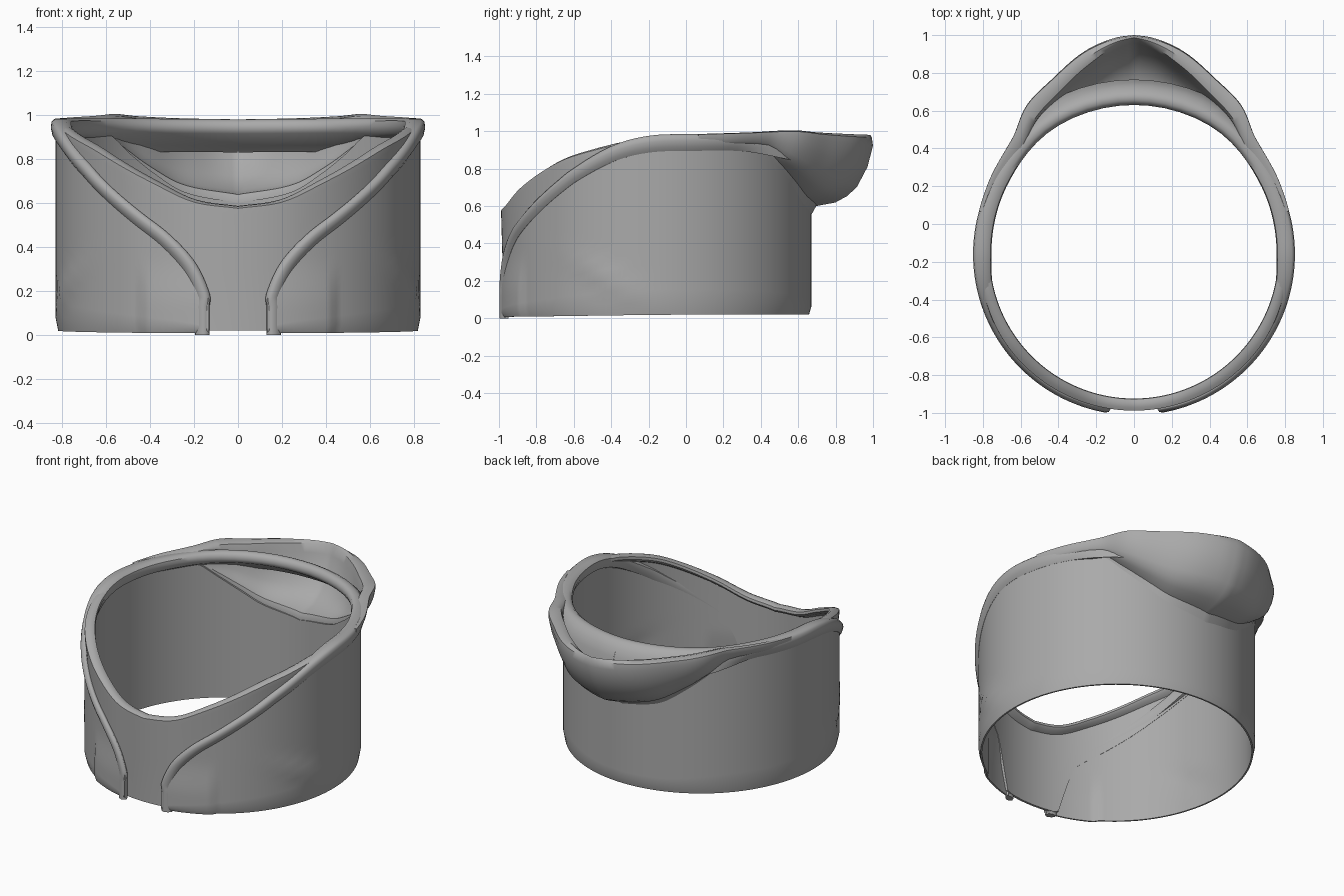
import bpy, bmesh, math
from mathutils import Vector

if "Cube" in bpy.data.objects:
    bpy.data.objects.remove(bpy.data.objects["Cube"])

CY = -0.16          # centre of the round body in plan
R = 0.83            # body radius

grey = bpy.data.materials.new("cloth grey")
grey.diffuse_color = (0.40, 0.40, 0.40, 1)
grey.use_nodes = True
grey.node_tree.nodes["Principled BSDF"].inputs["Base Color"].default_value = grey.diffuse_color


def interp(pts, x):
    """Smooth curve through (x, value) points."""
    if x <= pts[0][0]:
        return pts[0][1]
    if x >= pts[-1][0]:
        return pts[-1][1]
    n = len(pts)
    slope = lambda i: ((pts[min(i + 1, n - 1)][1] - pts[max(i - 1, 0)][1])
                       / (pts[min(i + 1, n - 1)][0] - pts[max(i - 1, 0)][0]))
    i = max(k for k in range(n - 1) if pts[k][0] <= x)
    (x0, a), (x1, b) = pts[i], pts[i + 1]
    h = x1 - x0
    t = (x - x0) / h
    return ((2*t**3 - 3*t*t + 1) * a + (t**3 - 2*t*t + t) * h * slope(i)
            + (3*t*t - 2*t**3) * b + (t**3 - t*t) * h * slope(i + 1))


def smooth(a, b, x):
    t = max(0, min(1, (x - a) / (b - a)))
    return t * t * (3 - 2 * t)


def polar(phi, r, z):
    """phi = 0 at the front, pi at the back."""
    return Vector((r * math.sin(phi), CY - r * math.cos(phi), z))


def loft(name, sections, cap_start=False, cap_end=False):
    """Skin closed cross-sections of one half, then mirror across x."""
    bm = bmesh.new()
    rings = [[bm.verts.new(p) for p in s] for s in sections]
    m = len(rings[0])
    for a, b in zip(rings, rings[1:]):
        for j in range(m):
            k = (j + 1) % m
            bm.faces.new((a[j], a[k], b[k], b[j]))
    if cap_start:
        bm.faces.new(rings[0])
    if cap_end:
        bm.faces.new(rings[-1])
    bmesh.ops.recalc_face_normals(bm, faces=bm.faces)
    me = bpy.data.meshes.new(name)
    bm.to_mesh(me)
    bm.free()
    me.materials.append(grey)
    ob = bpy.data.objects.new(name, me)
    bpy.context.collection.objects.link(ob)
    mod = ob.modifiers.new("mirror", 'MIRROR')
    mod.use_clip = True
    bpy.context.view_layer.objects.active = ob
    ob.select_set(True)
    bpy.ops.object.shade_smooth_by_angle(angle=math.radians(45))
    ob.select_set(False)
    return ob


def span(a, b, n):
    return [a + (b - a) * i / n for i in range(n + 1)]


# Curves shared by the parts, as (angle, value)
EDGE = [(0.157, 0.19), (0.237, 0.33), (0.382, 0.455), (0.565, 0.56), (0.861, 0.72),
        (1.01, 0.80), (1.28, 0.92), (1.52, 0.975), (1.8, 0.985), (2.3, 0.985), (math.pi, 0.98)]
BACK_TOP = [(1.95, 0.93), (2.33, 0.91), (2.495, 0.82), (2.64, 0.74), (2.835, 0.65), (math.pi, 0.60)]


# Jacket wall: open at the front, lowered at the back where the hood joins
def wall_radius(phi, z):
    r = R
    r += 0.016 * (1 - smooth(0.54, 0.57, phi)) * (1 - smooth(0.12, 0.36, z))   # front hem panel
    crease = z - (0.30 - 0.35 * (phi - 1.0))
    r += 0.014 * math.exp(-(crease / 0.05) ** 2 - ((phi - 1.25) / 0.22) ** 2)  # side fold
    return r


walls = []
for phi in span(0.157, math.pi, 80):
    top = interp(EDGE, phi) - 0.03
    if phi > 1.95:
        top = min(top, interp(BACK_TOP, phi))
    zs = span(0.008 + 0.012 * smooth(0.3, 2.0, phi), top, 14)
    outer = [polar(phi, wall_radius(phi, z) - (0.012 if i == 0 else 0), z) for i, z in enumerate(zs)]
    inner = [polar(phi, wall_radius(phi, z) - 0.022, z) for z in reversed(zs)]
    walls.append(outer + inner)
loft("jacket_wall", walls, cap_start=True)


# Lapel and collar: one band following the jacket edge, widening behind the neck
path = [(0.157, 0.0), (0.157, 0.06), (0.157, 0.12)] + EDGE
PHI = [(i, p[0]) for i, p in enumerate(path)]
ZED = [(i, p[1]) for i, p in enumerate(path)]
INNER = [(0.0, 0.808), (0.8, 0.80), (1.35, 0.765), (1.6, 0.755), (2.3, 0.77), (math.pi, 0.79)]
collar = []
last = len(path) - 1
for t in span(0, last, 110):
    phi, z = interp(PHI, t), interp(ZED, t)
    e = 0.05
    ta, tb = max(t - e, 0), min(t + e, last)
    d = Vector(((interp(PHI, tb) - interp(PHI, ta)) * R, interp(ZED, tb) - interp(ZED, ta)))
    d.normalize()
    nx, nz = d.y, -d.x
    ri = interp(INNER, phi)
    w = 0.065 + 0.025 * smooth(0.8, 1.6, phi)
    b = smooth(2.1, 2.65, phi)
    side = [(w, 0.831), (w * 0.75, 0.845), (w * 0.4, 0.852), (0.012, 0.848), (0, 0.835),
            (0, ri + 0.025), (0.012, ri + 0.005), (0.035, ri), (0.07, ri + 0.012), (w, 0.81)]
    back = [(0.15, 0.925), (0.09, 0.912), (0.04, 0.89), (0.01, 0.86), (0, 0.84),
            (0, 0.815), (0.015, 0.797), (0.04, 0.79), (0.065, 0.80), (0.12, 0.89)]
    sec = []
    for (d0, r0), (d1, r1) in zip(side, back):
        off, r = d0 + (d1 - d0) * b, r0 + (r1 - r0) * b
        sec.append(polar(phi + nx * off / R, r, z + nz * off))
    collar.append(sec)
loft("collar", collar, cap_start=True)


# Shirt panel filling the front, with a rolled neckline
SHIRT_TOP = [(0, 0.58), (0.25, 0.61), (0.5, 0.70), (0.86, 0.83), (1.0, 0.87), (1.3, 0.93), (1.42, 0.945)]
shirt = []
for phi in span(0, 1.42, 40):
    top = interp(SHIRT_TOP, phi)
    low = 0.02 if phi < 0.2 else max(0.02, interp(EDGE, phi) - 0.10 - 0.25 * (1 - smooth(0.2, 0.4, phi)))
    low = min(low, top - 0.08)
    k = 1 - smooth(0.9, 1.42, phi)
    prof = [(0.821, low), (0.821, (low + top) / 2), (0.823 + 0.005 * k, top - 0.035),
            (0.82 + 0.008 * k, top - 0.005), (0.81, top + 0.003), (0.785, top + 0.006),
            (0.767, top - 0.003), (0.764, top - 0.02), (0.775, top - 0.035),
            (0.806, top - 0.05), (0.806, (low + top) / 2), (0.806, low)]
    shirt.append([polar(phi, r, z) for r, z in prof])
loft("shirt_front", shirt, cap_end=True)


# Hood: pouch lying behind the collar, pointed at the back (psi = angle from the back)
RIM = [(0, 1.16), (0.087, 1.15), (0.228, 1.11), (0.434, 1.025), (0.625, 0.972),
       (0.81, 0.89), (1.14, 0.858), (1.3, 0.852)]
LIP = [(0, 0.03), (0.1, 0.055), (0.228, 0.085), (0.45, 0.09), (0.65, 0.09), (0.9, 0.06), (1.3, 0.04)]
RIM_Z = [(0, 0.98), (0.25, 0.985), (0.5, 0.995), (0.65, 1.005), (0.9, 0.995), (1.3, 0.985)]
OUT = [(-0.01, -0.14), (0.08, 0.0), (0.39, 0.05), (0.58, 0.14), (0.74, 0.27), (0.91, 0.55), (1, 0.85), (0.98, 0.96)]
IN = [(0.97, 0.82), (0.85, 0.56), (0.65, 0.32), (0.35, 0.15), (0, 0.10), (-0.06, 0.0)]
hood = []
for psi in span(1.3, 0, 48):
    phi = math.pi - psi
    rr, lip, zr = interp(RIM, psi), interp(LIP, psi), interp(RIM_Z, psi)
    zl = interp(BACK_TOP, phi)
    ri = rr - lip
    sec = [(R + (rr - R) * f, zl + (zr - zl) * g) for f, g in OUT]
    sec += [(rr - lip * 0.45, zr), (ri + 0.01, zr - 0.012)]
    sec += [(R + (ri - R) * f, zl + (zr - zl) * g) for f, g in IN]
    hood.append([polar(phi, r, z) for r, z in sec])
loft("hood", hood, cap_start=True)
